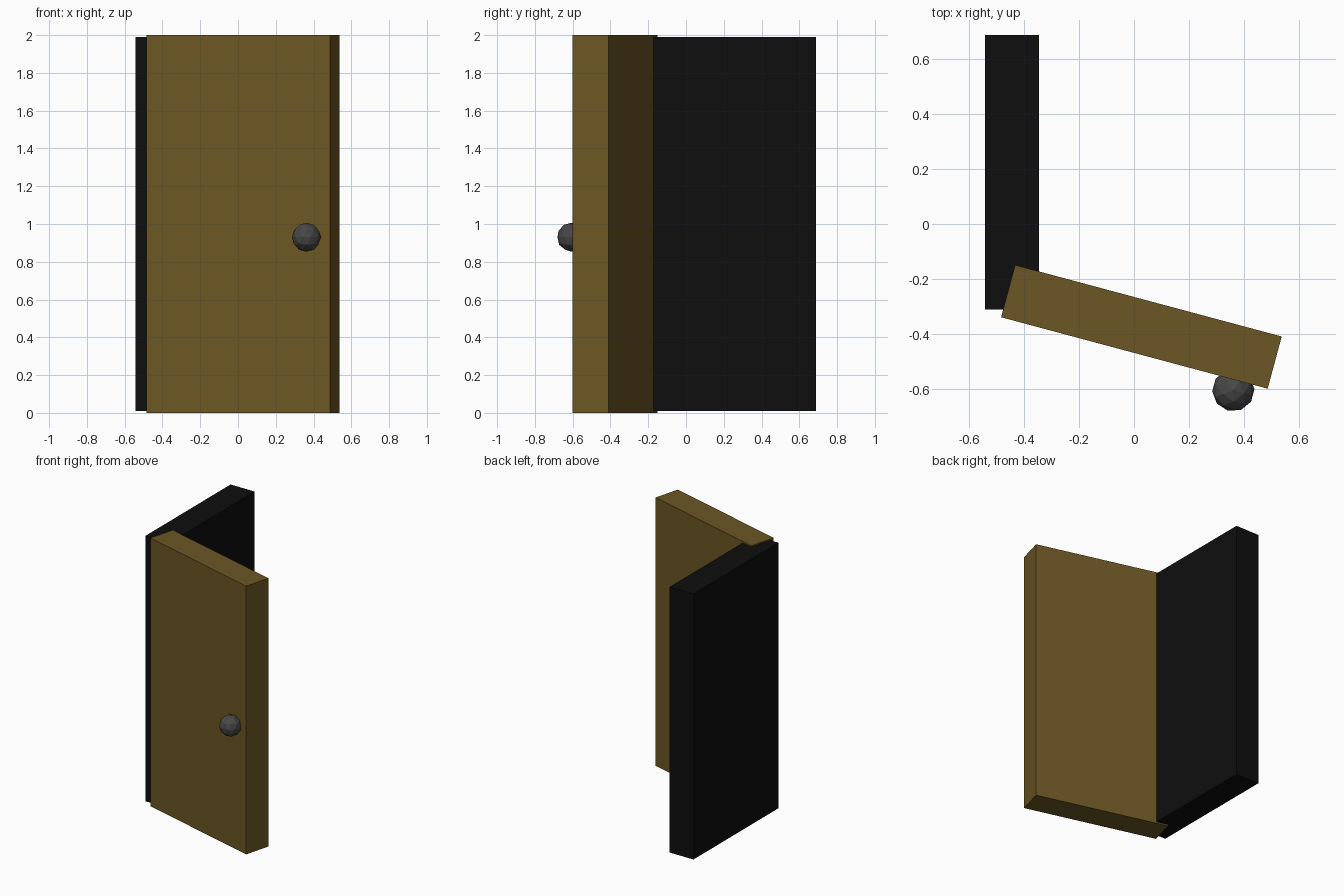
import bpy, math

if "Cube" in bpy.data.objects:
    bpy.data.objects.remove(bpy.data.objects["Cube"])

SWING = math.radians(-15)


def material(name, rgb):
    m = bpy.data.materials.new(name)
    m.diffuse_color = (*rgb, 1)
    m.use_nodes = True
    m.node_tree.nodes["Principled BSDF"].inputs["Base Color"].default_value = m.diffuse_color
    return m


def finish(name, mat):
    ob = bpy.context.object
    ob.name = name
    ob.data.materials.append(mat)
    return ob


def slab(name, size, loc, turn, mat):
    bpy.ops.mesh.primitive_cube_add(size=1, location=loc, rotation=(0, 0, turn))
    ob = finish(name, mat)
    ob.scale = size
    return ob


wood = material("brown wood", (0.15, 0.095, 0.018))
black = material("black", (0.0045, 0.0045, 0.0045))
metal = material("dark grey metal", (0.065, 0.065, 0.065))

# Fixed wall panel behind the hinge side
slab("wall_panel", (0.196, 1.0, 1.98), (-0.445, 0.188, 1.0), 0, black)

# Door leaf swung open
slab("door", (1.006, 0.197, 2.0), (0.027, -0.375, 1.0), SWING, wood)

# Faceted round knob
bpy.ops.mesh.primitive_ico_sphere_add(subdivisions=2, radius=0.077,
                                      location=(0.362, -0.606, 0.93),
                                      rotation=(0, 0, SWING))
finish("door_knob", metal)
